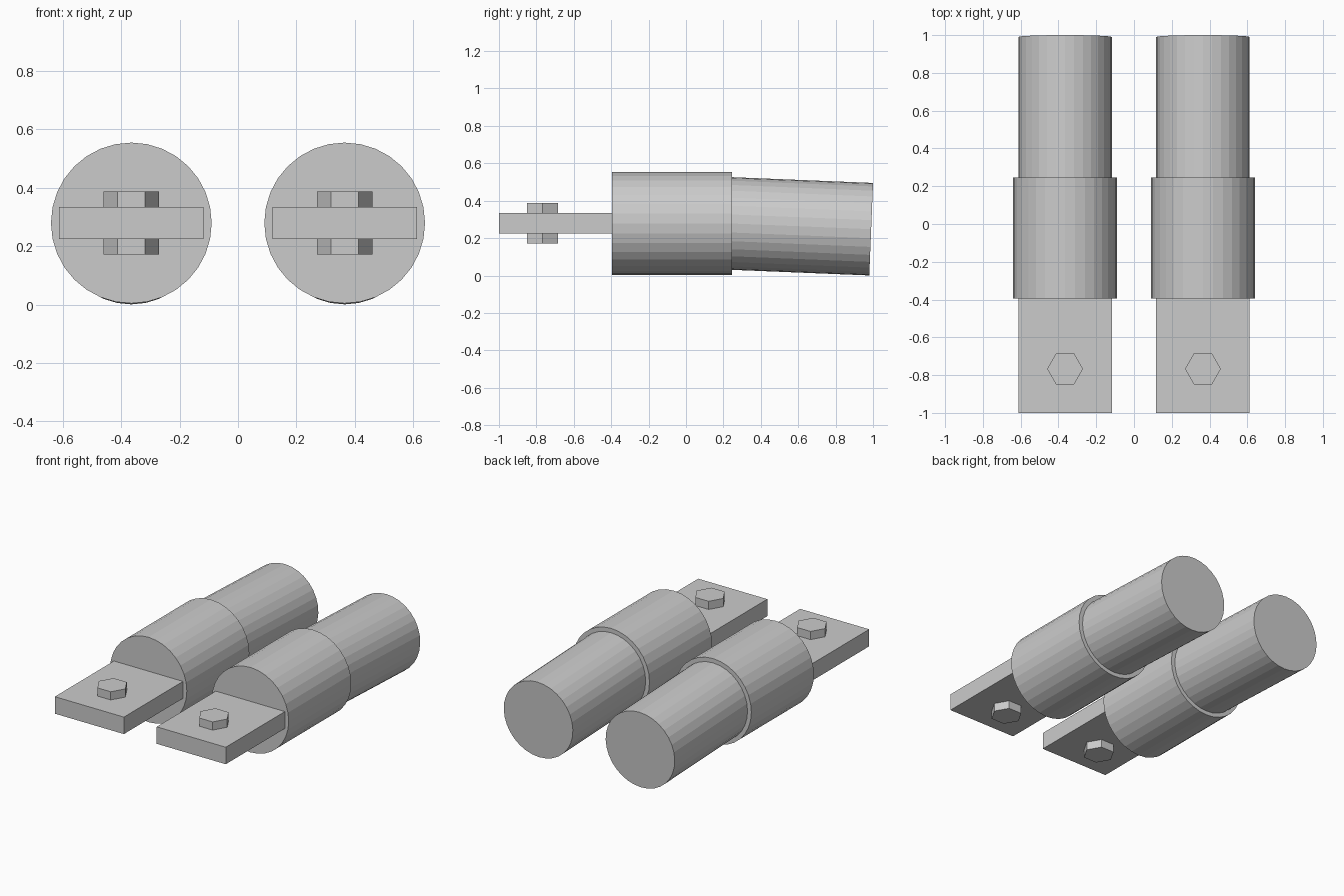
import bpy
from mathutils import Vector

if "Cube" in bpy.data.objects:
    bpy.data.objects.remove(bpy.data.objects["Cube"])


def rod(name, start, end, radius, sides, turn=0.0):
    """Flat-shaded capped prism running between two points."""
    a, b = Vector(start), Vector(end)
    axis = b - a
    rot = axis.to_track_quat('Z', 'Y').to_euler()
    bpy.ops.mesh.primitive_cylinder_add(
        vertices=sides, radius=radius, depth=axis.length,
        location=(a + b) / 2, rotation=rot)
    ob = bpy.context.object
    ob.name = name
    return ob


def box(name, lo, hi):
    lo, hi = Vector(lo), Vector(hi)
    bpy.ops.mesh.primitive_cube_add(size=1, location=(lo + hi) / 2)
    ob = bpy.context.object
    ob.name = name
    ob.scale = hi - lo
    return ob


X = 0.365        # distance of each unit from the centre line
Z = 0.279        # height of the main axis

for side, x in (("left", -X), ("right", X)):
    # wide sleeve
    rod(f"{side}_sleeve", (x, -0.395, Z), (x, 0.245, Z), 0.275, 32)
    # narrower rear tube, drooping slightly
    rod(f"{side}_rear_tube", (x, 0.225, Z), (x, 0.99, 0.2478), 0.2475, 32)
    # flat mounting tongue
    box(f"{side}_tongue", (x - 0.2475, -1.0, Z - 0.055),
        (x + 0.2475, -0.385, Z + 0.055))
    # hexagonal bolt through the tongue, corners pointing sideways
    bolt = rod(f"{side}_bolt", (x, -0.767, Z - 0.108),
               (x, -0.767, Z + 0.108), 0.095, 6)
    bolt.rotation_euler = (0, 0, 1.5707963)
